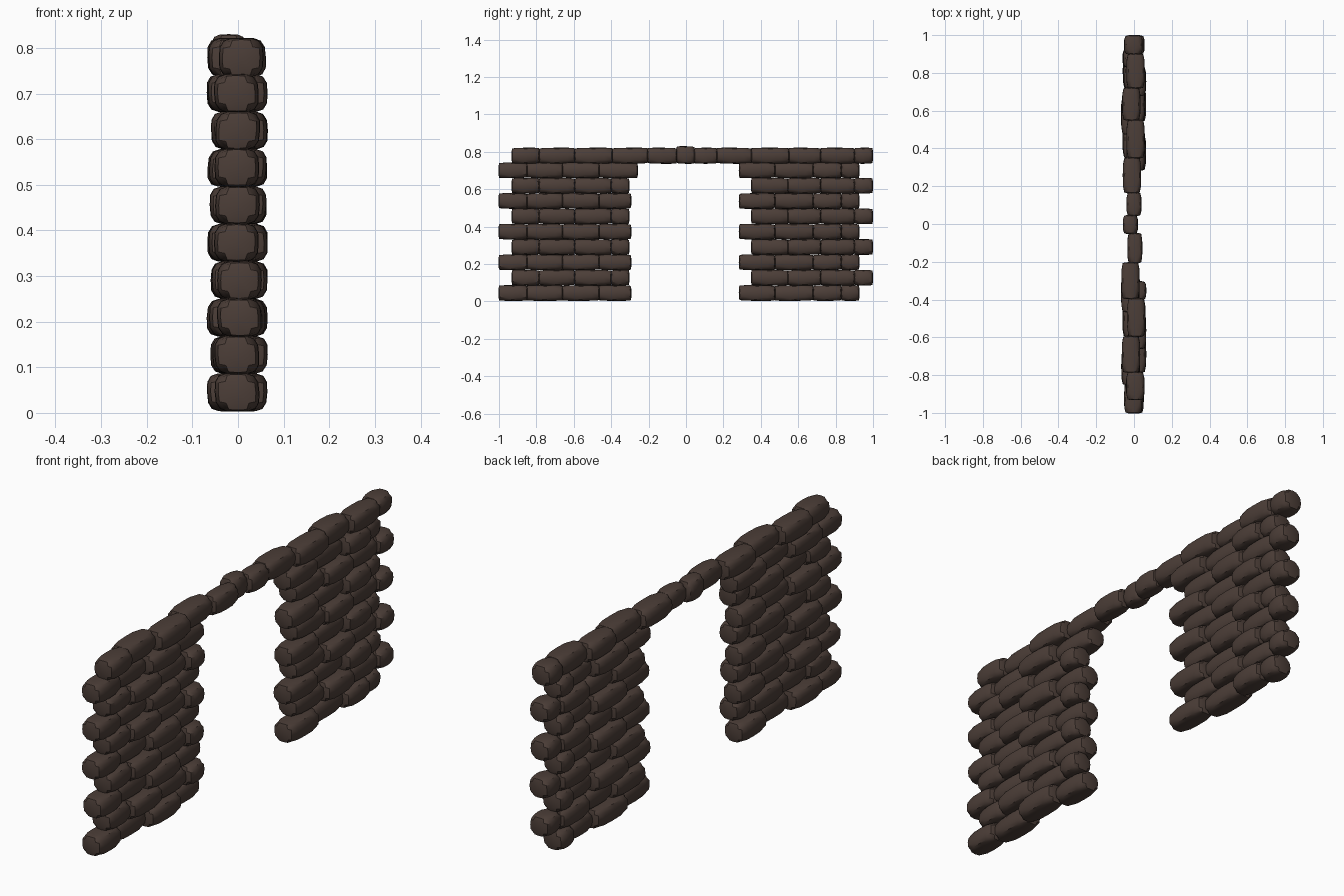
import bpy, bmesh, random

if "Cube" in bpy.data.objects:
    bpy.data.objects.remove(bpy.data.objects["Cube"])

random.seed(4)
stone = bpy.data.materials.new("dark brown stone")
stone.diffuse_color = (0.072, 0.048, 0.039, 1)
stone.use_nodes = True
stone.node_tree.nodes["Principled BSDF"].inputs["Base Color"].default_value = stone.diffuse_color

HALF_W = 0.045      # half thickness of a stone
ROW = 0.082         # height of a course
Z0 = 0.004


def add_stone(bm, y0, y1, z0, z1, xc, half_w=HALF_W):
    """One pillow-shaped stone: a gridded box whose edges are pulled inward."""
    part = bmesh.new()
    bmesh.ops.create_cube(part, size=2)
    bmesh.ops.subdivide_edges(part, edges=part.edges[:], cuts=3, use_grid_fill=True)
    jit = [random.uniform(-0.004, 0.004) for _ in range(3)]
    hy, hz = (y1 - y0) / 2 + 0.003, (z1 - z0) / 2 + 0.001
    for v in part.verts:
        # push grid lines toward the edges so the middle stays flat
        x, y, z = [c * 1.25 if abs(c) < 0.9 else c for c in v.co]
        ax, ay, az = abs(x) ** 4, abs(y) ** 4, abs(z) ** 4
        px = x * (half_w + 0.004) * (1 - 0.16 * ay - 0.20 * az)
        py = y * (hy - 0.005 * ax - 0.004 * az - 0.006 * ax * az)
        pz = z * (hz - 0.006 * ax - 0.003 * ay)
        v.co = (xc + px + jit[0] + jit[1] * z * 0.5,
                (y0 + y1) / 2 + py,
                max(0.0, (z0 + z1) / 2 + pz + jit[2] * y * 0.3))
    bmesh.ops.recalc_face_normals(part, faces=part.faces[:])
    tmp = bpy.data.meshes.new("stone_tmp")
    part.to_mesh(tmp)
    part.free()
    bm.from_mesh(tmp)           # appends to the wall
    bpy.data.meshes.remove(tmp)


def finish(bm, name):
    me = bpy.data.meshes.new(name)
    bm.to_mesh(me)
    bm.free()
    me.materials.append(stone)
    ob = bpy.data.objects.new(name, me)
    bpy.context.collection.objects.link(ob)
    bpy.ops.object.select_all(action='DESELECT')
    ob.select_set(True)
    bpy.context.view_layer.objects.active = ob
    bpy.ops.object.shade_smooth_by_angle(angle=0.6)


# joints along y for even and odd courses of each wall
walls = {
    "front_wall": ([-1, -.85, -.66, -.465, -.295], [-.93, -.785, -.595, -.4, -.305], [0, -.016, .012, -.016]),
    "back_wall": ([.285, .475, .68, .83, .925], [.35, .545, .72, .9, .997], [.012, -.016, .012, -.008]),
}
for name, (even, odd, shifts) in walls.items():
    bm = bmesh.new()
    for r in range(9):
        ys = list(odd if r % 2 else even)
        if r == 8 and name == "front_wall":
            ys[-1] = -.26
        for i in range(4):
            s = shifts[i] if r % 2 == 0 else -shifts[i] * 0.8
            add_stone(bm, ys[i], ys[i + 1], Z0 + r * ROW, Z0 + (r + 1) * ROW, s)
    finish(bm, name)

# top course spanning the doorway
top = [-.93, -.785, -.595, -.395, -.205, -.05, .045, .165, .35, .55, .72, .9, .997]
shift = [.01, -.016, .01, -.016, .005, -.022, .0, -.014, .01, -.016, .01, -.006]
bm = bmesh.new()
for i, s in enumerate(shift):
    key = i == 5        # taller keystone in the middle
    w = 0.036 if 4 <= i <= 6 else HALF_W
    add_stone(bm, top[i], top[i + 1], 0.737, 0.829 if key else 0.821, s, w)
finish(bm, "top_course")
